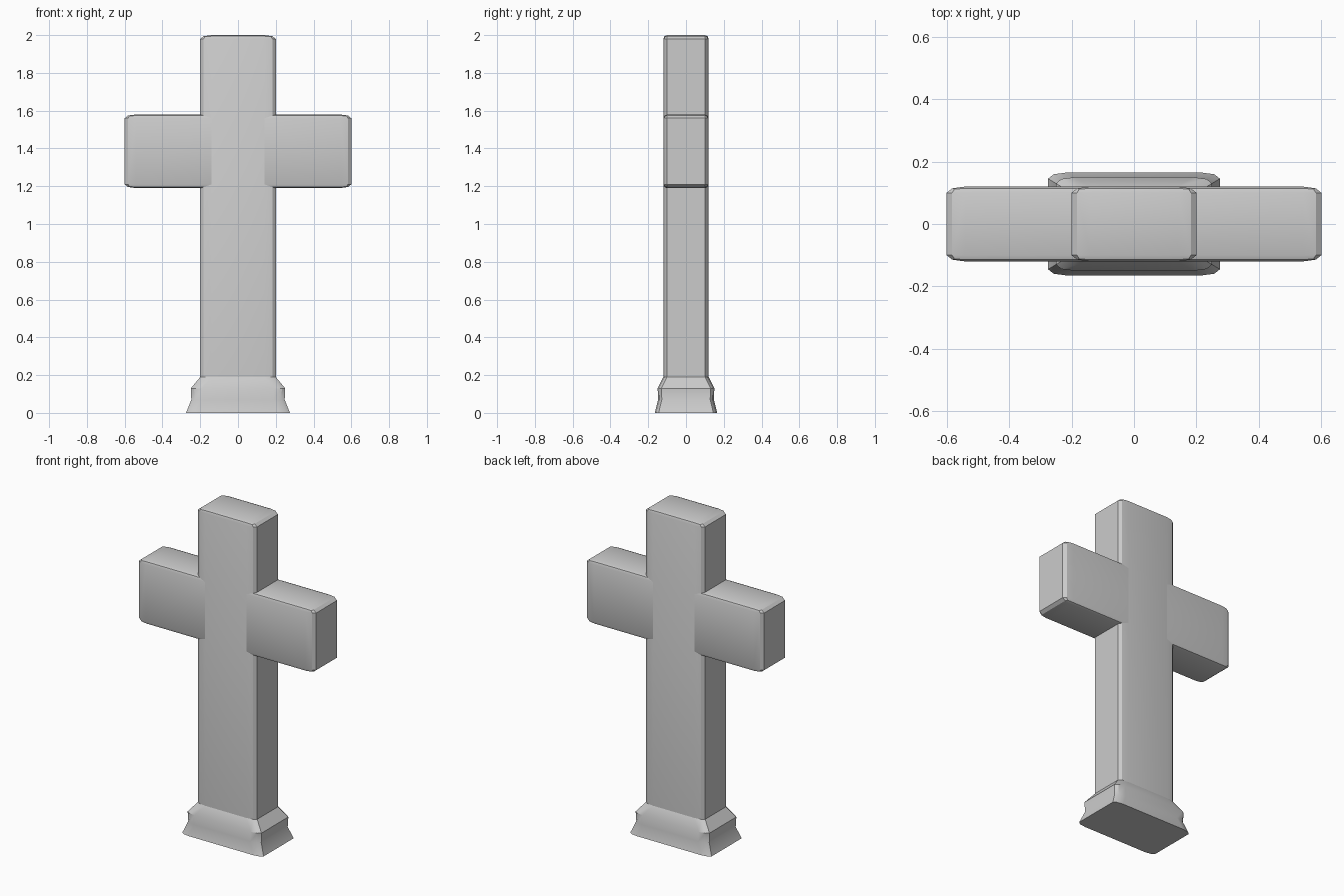
import bpy
import bmesh
import math
from mathutils import Vector

default = bpy.data.objects.get("Cube")
if default:
    bpy.data.objects.remove(default, do_unlink=True)

STRETCH = 3.0    # edges are rounded wider across the face than in depth
ROUND = 0.02
HALF_DEPTH = 0.12

# Single stone colour
stone = bpy.data.materials.new("stone grey")
stone.use_nodes = True
GREY = (0.6, 0.6, 0.6, 1.0)
stone.diffuse_color = GREY
stone.node_tree.nodes["Principled BSDF"].inputs["Base Color"].default_value = GREY


def finish(name, bm):
    bmesh.ops.recalc_face_normals(bm, faces=bm.faces[:])
    mesh = bpy.data.meshes.new(name)
    bm.to_mesh(mesh)
    bm.free()
    mesh.materials.append(stone)
    obj = bpy.data.objects.new(name, mesh)
    bpy.context.collection.objects.link(obj)
    bpy.ops.object.select_all(action="DESELECT")
    obj.select_set(True)
    bpy.context.view_layer.objects.active = obj
    bpy.ops.object.shade_smooth_by_angle(angle=math.radians(30))
    return obj


def rounded_block(name, low, high, open_axis):
    """Box with rounded edges, left square at its low end on open_axis."""
    bm = bmesh.new()
    bmesh.ops.create_cube(bm, size=1)
    low, high = Vector(low), Vector(high)
    for v in bm.verts:
        v.co = Vector([(low[i] if v.co[i] < 0 else high[i]) for i in range(3)])
        v.co.x /= STRETCH
    limit = min(v.co[open_axis] for v in bm.verts) + 0.001
    edges = [e for e in bm.edges
             if any(v.co[open_axis] > limit for v in e.verts)]
    bmesh.ops.bevel(bm, geom=edges, offset=ROUND, offset_type="OFFSET",
                    segments=2, profile=0.5, affect="EDGES")
    for v in bm.verts:
        v.co.x *= STRETCH
    return finish(name, bm)


def rounded_ring(bm, half_x, half_y, z):
    """Rounded rectangle outline, three points to a corner."""
    ring = []
    for quarter, (sx, sy) in enumerate([(1, 1), (-1, 1), (-1, -1), (1, -1)]):
        for step in range(3):
            a = math.radians(90 * quarter + 45 * step)
            ring.append(bm.verts.new((
                sx * (half_x - ROUND * STRETCH) + ROUND * STRETCH * math.cos(a),
                sy * (half_y - ROUND) + ROUND * math.sin(a), z)))
    return ring


# Upright post
rounded_block("upright_post", (-0.2, -HALF_DEPTH, 0.18), (0.2, HALF_DEPTH, 2), 2)

# Cross arms: one side, mirrored
arms = rounded_block("cross_arms", (0.14, -HALF_DEPTH, 1.19),
                     (0.6, HALF_DEPTH, 1.58), 0)
arms.modifiers.new("mirror", "MIRROR").use_axis[0] = True

# Flared plinth
bm = bmesh.new()
profile = [(0.275, 0.165, 0), (0.247, 0.148, 0.07),
           (0.25, 0.15, 0.13), (0.2, HALF_DEPTH, 0.19)]
rings = [rounded_ring(bm, *p) for p in profile]
for lower, upper in zip(rings, rings[1:]):
    for i in range(len(lower)):
        j = (i + 1) % len(lower)
        bm.faces.new((lower[i], lower[j], upper[j], upper[i]))
bm.faces.new(rings[0])
bm.faces.new(rings[-1])
finish("plinth", bm)
